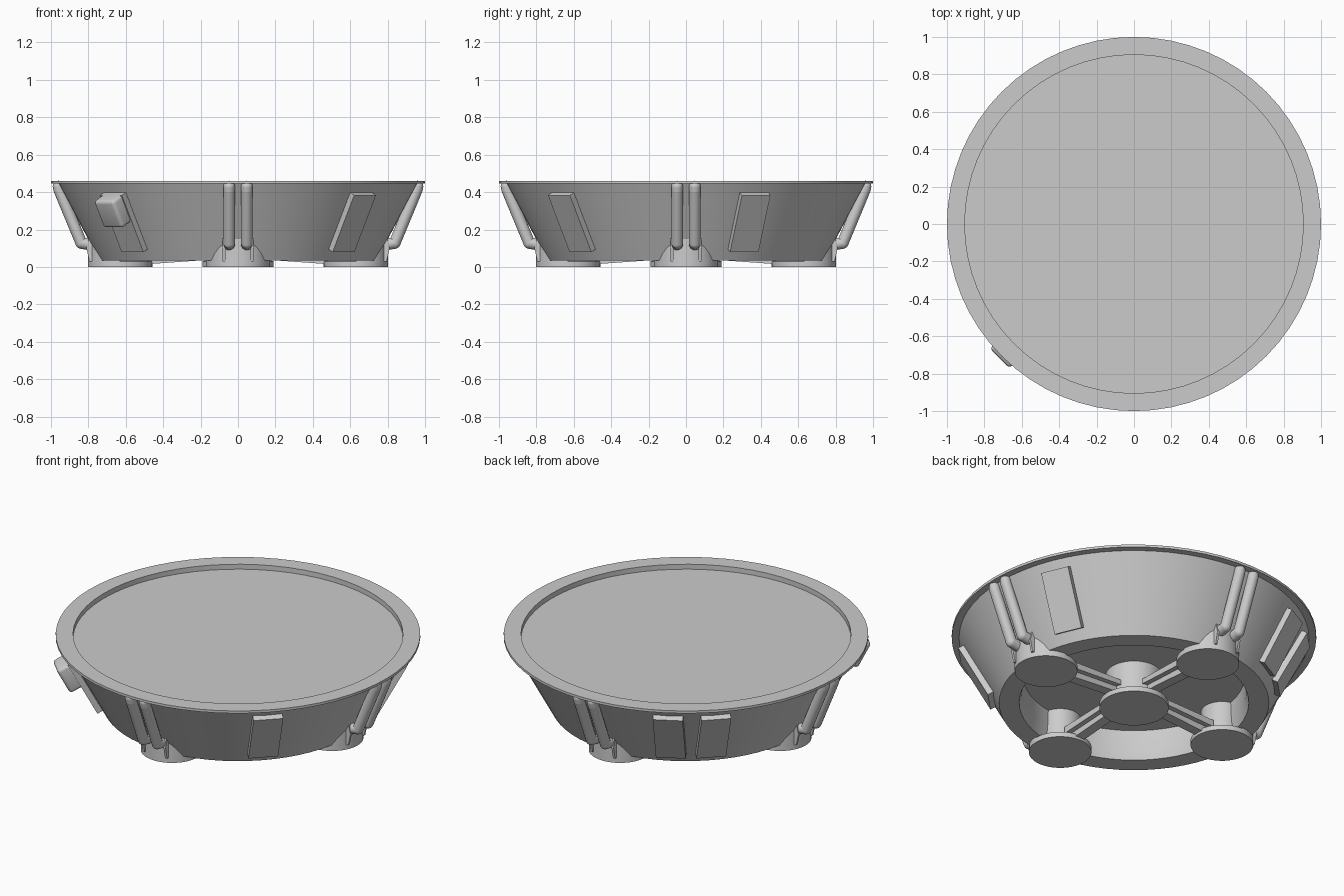
import bpy, bmesh
from math import sin, cos, radians, pi, atan2
from mathutils import Matrix, Vector

if "Cube" in bpy.data.objects:
    bpy.data.objects.remove(bpy.data.objects["Cube"])


def finish(name, bm, matrix=None, smooth=True):
    if matrix:
        bm.transform(matrix)
    bmesh.ops.recalc_face_normals(bm, faces=bm.faces)
    me = bpy.data.meshes.new(name)
    bm.to_mesh(me)
    bm.free()
    ob = bpy.data.objects.new(name, me)
    bpy.context.collection.objects.link(ob)
    if smooth:
        bpy.ops.object.select_all(action='DESELECT')
        ob.select_set(True)
        bpy.context.view_layer.objects.active = ob
        bpy.ops.object.shade_smooth_by_angle(angle=radians(30))
    return ob


def lathe(name, profile, matrix=None, segments=64, start=0, sweep=2 * pi):
    """Spin an (r, z) profile around z; a partial sweep is left open at its ends."""
    bm = bmesh.new()
    vs = [bm.verts.new((r * cos(start), 0 + r * sin(start), z)) for r, z in profile]
    es = [bm.edges.new(p) for p in zip(vs, vs[1:])]
    bmesh.ops.spin(bm, geom=vs + es, cent=(0, 0, 0), axis=(0, 0, 1),
                   angle=sweep, steps=segments)
    bmesh.ops.remove_doubles(bm, verts=bm.verts, dist=1e-4)
    return finish(name, bm, matrix)


def prism(name, outline, width, offset=0, matrix=None):
    """Extrude an (x, z) outline along y."""
    bm = bmesh.new()
    f = bm.faces.new([bm.verts.new((x, offset - width / 2, z)) for x, z in outline])
    ext = bmesh.ops.extrude_face_region(bm, geom=[f])['geom']
    bmesh.ops.translate(bm, vec=(0, width, 0),
                        verts=[v for v in ext if isinstance(v, bmesh.types.BMVert)])
    return finish(name, bm, matrix, False)


def rod(name, points, radius, matrix, sides=16):
    """Round rod along a path, with ball ends and joints."""
    bm = bmesh.new()
    pts = [Vector(p) for p in points]
    for p in pts:
        bmesh.ops.create_uvsphere(bm, u_segments=sides, v_segments=10, radius=radius,
                                  matrix=Matrix.Translation(p))
    for a, b in zip(pts, pts[1:]):
        d = b - a
        bmesh.ops.create_cone(bm, segments=sides, radius1=radius, radius2=radius,
                              depth=d.length, cap_ends=False,
                              matrix=Matrix.Translation((a + b) / 2) @
                              d.to_track_quat('Z', 'Y').to_matrix().to_4x4())
    return finish(name, bm, matrix)


R0, Z0, R1, Z1 = 0.74, 0.035, 0.96, 0.445
TILT = atan2(R1 - R0, Z1 - Z0)


def on_wall(azimuth, z):
    """Frame on the sloping wall: x outward, y sideways, z up the slope."""
    r = R0 + (R1 - R0) * (z - Z0) / (Z1 - Z0)
    return (Matrix.Rotation(radians(azimuth), 4, 'Z') @ Matrix.Translation((r, 0, z))
            @ Matrix.Rotation(TILT, 4, 'Y'))


def wall_box(name, azimuth, z, size, out, bevel=0):
    bm = bmesh.new()
    bmesh.ops.create_cube(bm, size=1)
    bm.transform(Matrix.Translation((out, 0, 0)) @ Matrix.Diagonal((*size, 1)))
    if bevel:
        bmesh.ops.bevel(bm, geom=bm.edges[:], offset=bevel, segments=4,
                        profile=0.5, affect='EDGES')
    return finish(name, bm, on_wall(azimuth, z), bool(bevel))


# Flared tub with thin rim, recessed deck and hollow underside
lathe("tub", [(0, 0.21), (0.61, 0.21), (0.615, 0.09), (0.63, Z0), (R0, Z0), (R1, Z1),
              (1, Z1), (1, 0.46), (0.905, 0.46), (0.905, 0.43), (0, 0.43)])

# Central hub under the tub
lathe("hub", [(0, 0), (0.19, 0), (0.19, 0.03), (0.155, 0.04), (0.155, 0.215)], segments=40)

# Four legs: foot, column, outer housing, spoke, twin struts and fins
for i in range(4):
    turn = Matrix.Rotation(i * pi / 2, 4, 'Z')
    at_foot = turn @ Matrix.Translation((0.63, 0, 0))
    lathe("foot", [(0, 0), (0.172, 0), (0.172, 0.03), (0.115, 0.04), (0.115, 0.22)],
          at_foot, 40)
    lathe("foot_housing", [(0.172, 0.03), (0.172, 0.15), (0, 0.15)],
          at_foot, 20, -pi / 2, pi)
    prism("spoke", [(0.14, 0.035), (0.2, 0.035), (0.52, 0.012), (0.52, 0.09), (0.14, 0.1)],
          0.06, matrix=turn)
    prism("spoke_flange", [(0.14, 0.07), (0.52, 0.05), (0.52, 0.09), (0.14, 0.1)],
          0.12, matrix=turn)
    for s in (-1, 1):
        y = s * 0.047
        rod("strut", [(0.96, y, 0.43), (0.955, y, 0.41), (0.838, y, 0.128),
                      (0.76, y, 0.115)], 0.031, turn)
        prism("strut_fin", [(0.74, 0.03), (0.795, 0.03), (0.81, 0.1), (0.795, 0.165),
                            (0.76, 0.1)], 0.014, s * 0.075, turn)

# Raised wall panels
for az in (-45, 23, 119, 135, 225):
    wall_box("wall_panel", az, 0.245, (0.06, 0.165, 0.345), 0)

# Rounded control box over the front left panel
wall_box("control_box", 225, 0.325, (0.13, 0.15, 0.165), 0.035, 0.02)
